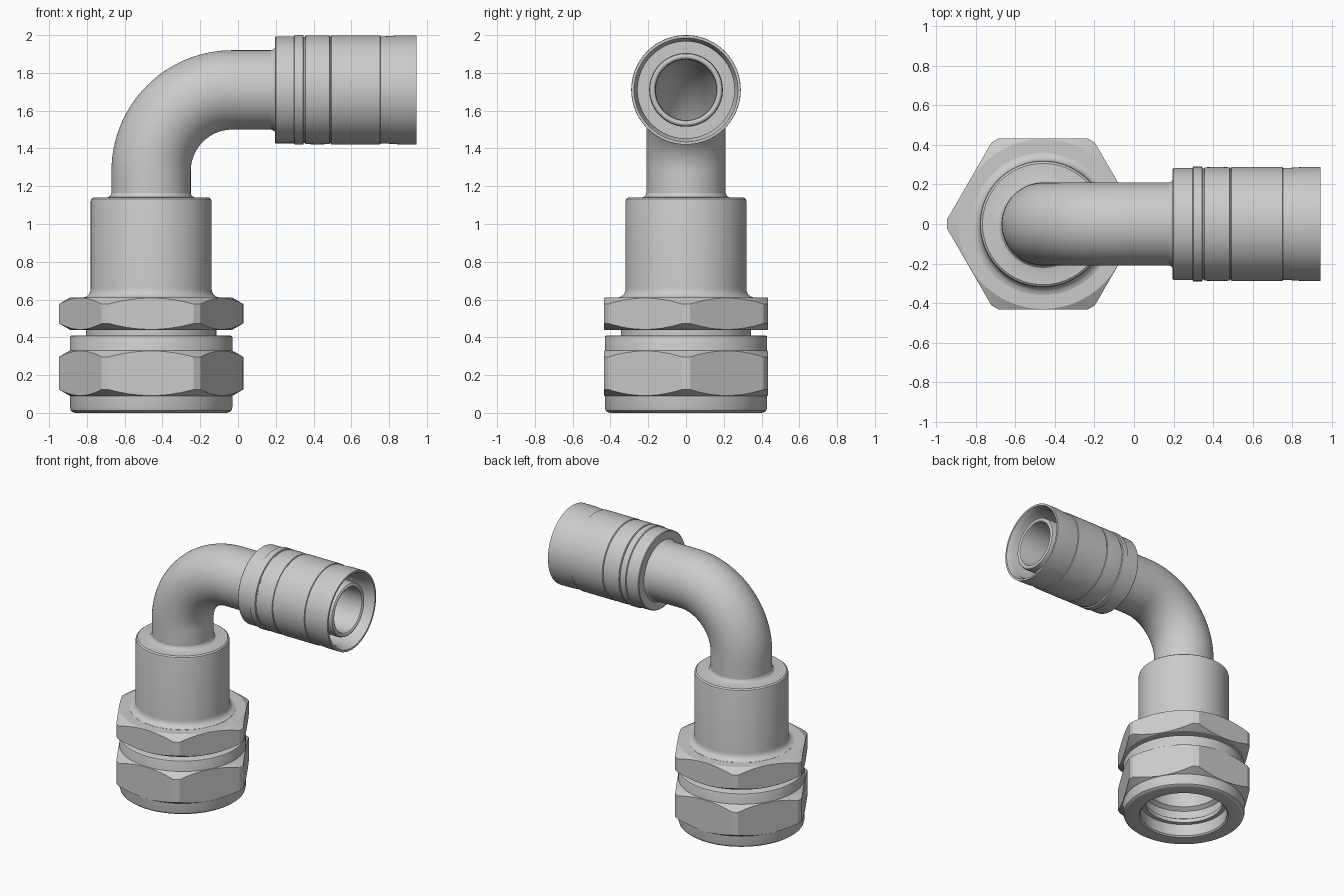
import bpy, bmesh
from math import sin, cos, pi, radians, tan

cube = bpy.data.objects.get("Cube")
if cube:
    bpy.data.objects.remove(cube)

SEG = 144          # sides of every round part
AXIS_X = -0.46     # vertical axis of the gland
PIPE_Z = 1.71      # height of the horizontal pipe axis
BEND_R = 0.43
BEND_X, BEND_Z = AXIS_X + BEND_R, PIPE_Z - BEND_R

metal = bpy.data.materials.new("light_grey_metal")
metal.use_nodes = True
metal.diffuse_color = (0.6, 0.6, 0.6, 1)
metal.node_tree.nodes["Principled BSDF"].inputs["Base Color"].default_value = (0.6, 0.6, 0.6, 1)


def skin(name, rings, sharp=28):
    """Join rings of points into a closed tube wall; the last ring meets the first."""
    bm = bmesh.new()
    loops = [[bm.verts.new(p) for p in ring] for ring in rings]
    for a, b in zip(loops, loops[1:] + loops[:1]):
        for i in range(SEG):
            j = (i + 1) % SEG
            bm.faces.new((a[i], a[j], b[j], b[i]))
    bmesh.ops.recalc_face_normals(bm, faces=bm.faces)
    mesh = bpy.data.meshes.new(name)
    bm.to_mesh(mesh)
    bm.free()
    mesh.materials.append(metal)
    mesh.shade_smooth()
    mesh.set_sharp_from_angle(angle=radians(sharp))
    obj = bpy.data.objects.new(name, mesh)
    bpy.context.collection.objects.link(obj)
    return obj


def ring(x, z, r, tilt=0.0):
    """Circle whose axis leans from +z towards +x by tilt."""
    pts = []
    for i in range(SEG):
        t = 2 * pi * i / SEG
        u = r * cos(t)
        pts.append((x + u * cos(tilt), r * sin(t), z - u * sin(tilt)))
    return pts


def upright(name, profile):
    """Turned part on the vertical axis, profile of (radius, height)."""
    return skin(name, [ring(AXIS_X, z, r) for r, z in profile])


def level(name, profile):
    """Turned part on the horizontal axis, profile of (radius, x)."""
    return skin(name, [ring(x, PIPE_Z, r, pi / 2) for r, x in profile])


def hex_nut(name, z0, z1, bore=0.3, flat=0.433, corner=0.488):
    """Hexagon with corners on x and 30 degree turned chamfers."""
    def hex_ring(z, way):
        pts = []
        for i in range(SEG):
            t = 2 * pi * i / SEG
            off = (t % (pi / 3)) - pi / 6
            r = min(corner, flat / cos(off))
            drop = (r - flat) * tan(pi / 6) + 0.002
            pts.append((AXIS_X + r * cos(t), r * sin(t), z + way * drop))
        return pts
    skin(name, [ring(AXIS_X, z0, bore), ring(AXIS_X, z0, flat - 0.003),
                hex_ring(z0, 1), hex_ring(z1, -1),
                ring(AXIS_X, z1, flat - 0.003), ring(AXIS_X, z1, bore)], 18)


# Compression nut: round sleeve with rounded ends and stepped mouth
upright("compression_nut_sleeve", [
    (0.315, 0), (0.40, 0), (0.415, 0.004), (0.425, 0.012), (0.43, 0.03),
    (0.43, 0.40), (0.427, 0.407), (0.42, 0.41), (0.26, 0.41),
    (0.26, 0.22), (0.29, 0.20), (0.29, 0.14), (0.275, 0.13),
    (0.275, 0.10), (0.305, 0.10), (0.305, 0.01)])
hex_nut("compression_nut_hexagon", 0.09, 0.33, bore=0.4)

# Threaded neck between the two nuts
upright("gland_neck", [(0.25, 0.39), (0.345, 0.39), (0.345, 0.46), (0.25, 0.46)])

# Upper hexagon and round body
hex_nut("body_hexagon", 0.44, 0.61, bore=0.25)
upright("gland_body", [
    (0.25, 0.60), (0.36, 0.60), (0.36, 0.611), (0.342, 0.616), (0.329, 0.628),
    (0.322, 0.643), (0.32, 0.66), (0.32, 1.12), (0.317, 1.132), (0.307, 1.14),
    (0.235, 1.14), (0.222, 1.144), (0.214, 1.153), (0.21, 1.165),
    (0.16, 1.165), (0.16, 0.90), (0.25, 0.88)])

# Elbow pipe: outer wall forwards, bore backwards
STEPS = 32
path = [(AXIS_X, 1.14, 0)]
for k in range(STEPS + 1):
    a = pi / 2 * k / STEPS
    path.append((BEND_X - BEND_R * cos(a), BEND_Z + BEND_R * sin(a), a))
path.append((0.50, PIPE_Z, pi / 2))
skin("elbow_pipe", [ring(x, z, 0.21, a) for x, z, a in path]
     + [ring(x, z, 0.16, a) for x, z, a in reversed(path)])

# Inner spigot with rounded lip
level("inner_spigot", [
    (0.16, 0.49), (0.195, 0.49), (0.195, 0.90), (0.191, 0.914), (0.182, 0.92),
    (0.173, 0.92), (0.164, 0.914), (0.16, 0.90)])

# Outer coupling sleeve with bands, grooves and bevelled mouth
level("coupling_sleeve", [
    (0.20, 0.195), (0.278, 0.195), (0.283, 0.20), (0.283, 0.296), (0.29, 0.30),
    (0.29, 0.345), (0.281, 0.348), (0.281, 0.354), (0.287, 0.358),
    (0.289, 0.42), (0.287, 0.484), (0.282, 0.486), (0.282, 0.490),
    (0.289, 0.494), (0.289, 0.752), (0.283, 0.755), (0.283, 0.762),
    (0.285, 0.80), (0.289, 0.86), (0.289, 0.945), (0.275, 0.945),
    (0.256, 0.90), (0.256, 0.50), (0.20, 0.50)])

# Small fillet where the pipe enters the sleeve
level("sleeve_fillet", [(0.205, 0.175), (0.21, 0.175), (0.213, 0.185),
                        (0.222, 0.196), (0.205, 0.196)])
